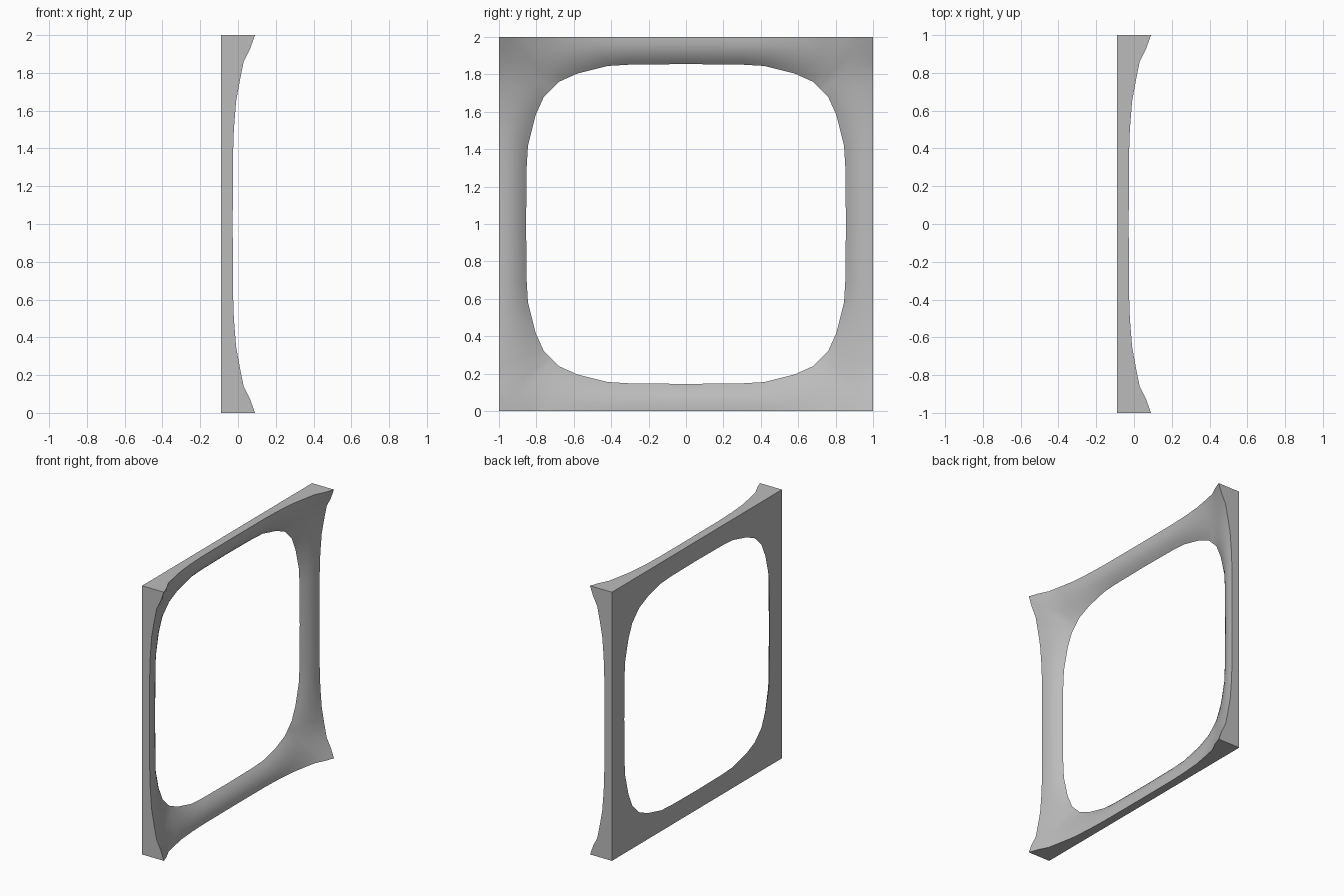
import bpy, bmesh, math

cube = bpy.data.objects.get("Cube")
if cube:
    bpy.data.objects.remove(cube, do_unlink=True)

BACK = -0.09      # flat rear plane
MID = -0.028      # rim height halfway along a side
STEPS = 8         # divisions from opening to rim

# One eighth of the frame, side middle to corner:
# opening u, opening v, rim u, rim height
EIGHTH = [
    (0.00, 0.855, 0.00, MID), (0.30, 0.852, 0.35, -0.027),
    (0.42, 0.845, 0.50, -0.022), (0.58, 0.805, 0.65, -0.010),
    (0.68, 0.76, 0.76, 0.010), (0.695, 0.745, 0.86, 0.030),
    (0.71, 0.73, 0.93, 0.065), (0.72, 0.72, 1.00, 0.09),
]

# Mirror the eighth across the diagonal, then turn the quarter four times
quarter = [((u, v), (ou, 1.0), h) for u, v, ou, h in EIGHTH]
quarter += [((v, u), (1.0, ou), h) for u, v, ou, h in EIGHTH[-2:0:-1]]
loop = []
for _ in range(4):
    loop += quarter
    quarter = [((a[1], -a[0]), (b[1], -b[0]), h) for a, b, h in quarter]


def surface_point(inner, outer, height, t):
    """Rounded lip at the opening, flaring out towards the corners."""
    x = BACK + (MID - BACK) * (1 - (1 - t) ** 2.5) + (height - MID) * t ** 2
    y, z = (a + (b - a) * t for a, b in zip(inner, outer))
    return x, y, z + 1


# Rings across the curved face, closed by the outer wall and the flat back
bm = bmesh.new()
rings = [[bm.verts.new(surface_point(*p, i / STEPS)) for p in loop]
         for i in range(STEPS + 1)]
rings.append([bm.verts.new((BACK, p[1][0], p[1][1] + 1)) for p in loop])
for r, ring in enumerate(rings):
    after = rings[(r + 1) % len(rings)]
    for i in range(len(loop)):
        j = (i + 1) % len(loop)
        bm.faces.new((ring[i], ring[j], after[j], after[i]))
bmesh.ops.recalc_face_normals(bm, faces=bm.faces)
mesh = bpy.data.meshes.new("square_frame")
bm.to_mesh(mesh)
bm.free()

# Plain grey finish
grey = bpy.data.materials.new("plain_grey")
grey.use_nodes = True
colour = (0.5, 0.5, 0.5, 1)
grey.diffuse_color = colour
grey.node_tree.nodes["Principled BSDF"].inputs["Base Color"].default_value = colour
mesh.materials.append(grey)

frame = bpy.data.objects.new("square_frame", mesh)
bpy.context.collection.objects.link(frame)
bpy.context.view_layer.objects.active = frame
frame.select_set(True)
bpy.ops.object.shade_smooth_by_angle(angle=math.radians(35))
